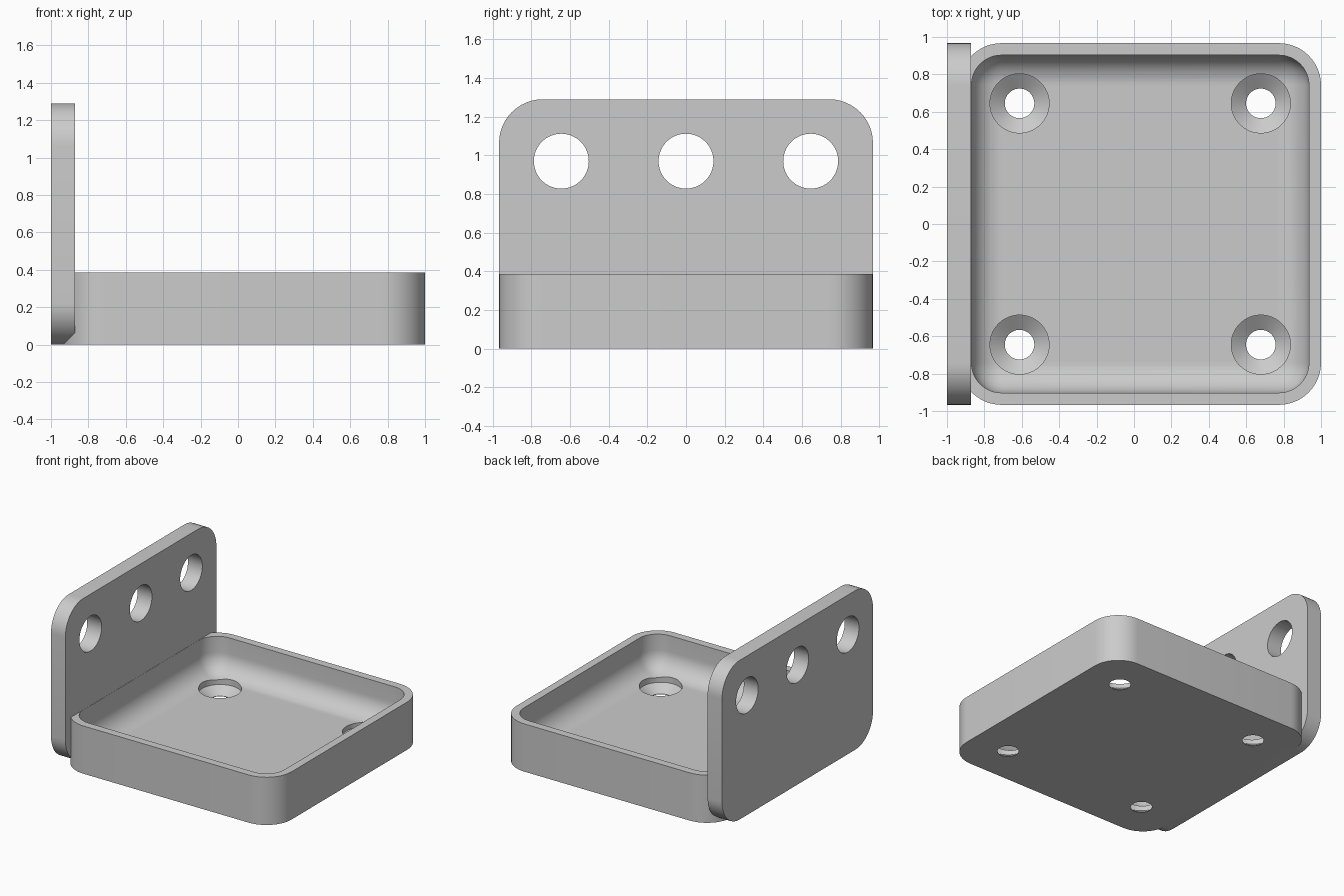
import bpy
import bmesh
import math
from mathutils import Matrix, Vector

default = bpy.data.objects.get("Cube")
if default:
    bpy.data.objects.remove(default, do_unlink=True)

# Main dimensions
HALF = 0.967          # half width of tray and plate
CENTRE_X = 0.033      # tray centre
WALL = 0.0645
TRAY_H = 0.387
PLATE_T = 0.129
PLATE_H = 1.29
CORNER = 0.226
FLOOR = 0.097
INNER_R = 0.161
SPACING = 0.645       # hole spacing from centre

grey = bpy.data.materials.new("plain grey")
grey.use_nodes = True
colour = (0.6, 0.6, 0.6, 1)
grey.diffuse_color = colour
grey.node_tree.nodes["Principled BSDF"].inputs["Base Color"].default_value = colour


def finish(bm, name):
    bmesh.ops.recalc_face_normals(bm, faces=bm.faces)
    mesh = bpy.data.meshes.new(name)
    bm.to_mesh(mesh)
    bm.free()
    mesh.materials.append(grey)
    obj = bpy.data.objects.new(name, mesh)
    bpy.context.collection.objects.link(obj)
    return obj


def rounded_box(name, low, high, radius, axis=None):
    """Box with rounded edges; only those along one axis if given."""
    low, high = Vector(low), Vector(high)
    bm = bmesh.new()
    bmesh.ops.create_cube(bm, size=1)
    for v in bm.verts:
        v.co = (low + high) / 2 + v.co * (high - low)
    edges = [e for e in bm.edges if axis is None
             or abs((e.verts[0].co - e.verts[1].co)[axis]) > 1e-4]
    bmesh.ops.bevel(bm, geom=edges, offset=radius, offset_type='OFFSET',
                    segments=12, profile=0.5, affect='EDGES')
    return finish(bm, name)


def lathe(name, profile, place):
    """Solid of revolution from (radius, height) points, used as a cutter."""
    bm = bmesh.new()
    rings = [[bm.verts.new((r * math.cos(a), r * math.sin(a), z))
              for a in (math.tau * i / 64 for i in range(64))]
             for r, z in profile]
    bm.faces.new(rings[0])
    bm.faces.new(rings[-1])
    for a, b in zip(rings, rings[1:]):
        for i in range(64):
            j = (i + 1) % 64
            bm.faces.new((a[i], a[j], b[j], b[i]))
    bm.transform(place)
    return finish(bm, name)


def cut(target, cutters):
    bpy.context.view_layer.objects.active = target
    for cutter in cutters:
        cutter.hide_render = True
        mod = target.modifiers.new("cut", 'BOOLEAN')
        mod.operation = 'DIFFERENCE'
        mod.solver = 'EXACT'
        mod.object = cutter
        bpy.ops.object.modifier_apply(modifier=mod.name)
        bpy.data.objects.remove(cutter, do_unlink=True)


def smooth(obj):
    bpy.ops.object.select_all(action='DESELECT')
    obj.select_set(True)
    bpy.context.view_layer.objects.active = obj
    bpy.ops.object.shade_smooth_by_angle(angle=math.radians(25))


# Tray with a filleted pocket and four countersunk holes
tray = rounded_box("tray", (CENTRE_X - HALF, -HALF, 0),
                   (CENTRE_X + HALF, HALF, TRAY_H), CORNER, axis=2)
inner = HALF - WALL
pocket = rounded_box("pocket_cutter", (CENTRE_X - inner, -inner, FLOOR),
                     (CENTRE_X + inner, inner, 1), INNER_R)
sink = [(0.079, -0.1), (0.079, 0.003), (0.158, 0.06), (0.158, 0.3)]
holes = [lathe("screw_hole_cutter", sink,
               Matrix.Translation((CENTRE_X + sx * SPACING, sy * SPACING, 0)))
         for sx in (-1, 1) for sy in (-1, 1)]
cut(tray, [pocket] + holes)
smooth(tray)

# Upright plate with three round holes
plate = rounded_box("upright_plate", (-1, -HALF, 0),
                    (-1 + PLATE_T, HALF, PLATE_H), CORNER, axis=0)
bore = [(0.142, -0.5), (0.142, 0.5)]
turn = Matrix.Rotation(math.pi / 2, 4, 'Y')
cut(plate, [lathe("plate_hole_cutter", bore,
                  Matrix.Translation((-1, k * SPACING, 0.97)) @ turn)
            for k in (-1, 0, 1)])
smooth(plate)
